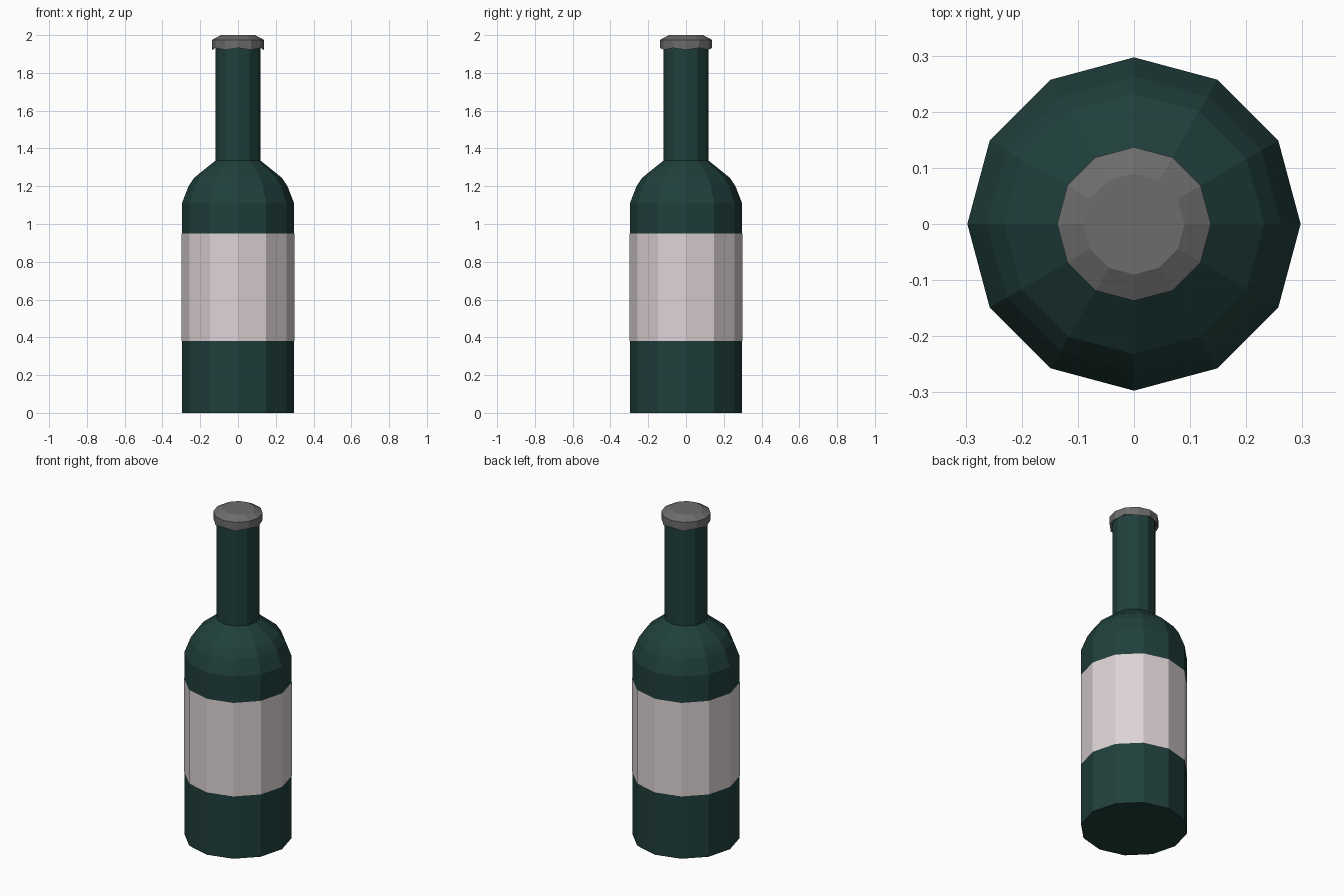
import bpy, bmesh, math

if "Cube" in bpy.data.objects:
    bpy.data.objects.remove(bpy.data.objects["Cube"])

SIDES = 12


def lathe(name, profile, colour, close=True, zigzag=None):
    """Turn (radius, z) points around z; zigzag = (ring index, lift of odd corners)."""
    bm = bmesh.new()
    rings = []
    for k, (r, z) in enumerate(profile):
        ring = []
        for i in range(SIDES):
            a = 2 * math.pi * i / SIDES
            lift = zigzag[1] if zigzag and k == zigzag[0] and i % 2 else 0
            ring.append(bm.verts.new((r * math.cos(a), r * math.sin(a), z + lift)))
        rings.append(ring)
    for lo, hi in zip(rings, rings[1:]):
        for i in range(SIDES):
            j = (i + 1) % SIDES
            bm.faces.new((lo[i], lo[j], hi[j], hi[i]))
    if close:
        bm.faces.new(rings[0][::-1])
        bm.faces.new(rings[-1])
    mesh = bpy.data.meshes.new(name)
    bm.to_mesh(mesh)
    bm.free()
    obj = bpy.data.objects.new(name, mesh)
    bpy.context.collection.objects.link(obj)
    mat = bpy.data.materials.new(name + "_colour")
    mat.diffuse_color = (*colour, 1)
    mat.use_nodes = True
    mat.node_tree.nodes["Principled BSDF"].inputs["Base Color"].default_value = mat.diffuse_color
    mesh.materials.append(mat)
    return obj


R = 0.297
GREEN = (0.014, 0.05, 0.045)

# Glass body with rounded shoulder and straight neck
lathe("bottle", [(R, 0), (R, 1.11), (0.262, 1.2), (0.232, 1.245),
                 (0.12, 1.335), (0.12, 1.95)], GREEN)

# Paper label wrapped around the body
lathe("label", [(R + 0.001, 0.38), (R + 0.001, 0.95)], (0.72, 0.65, 0.66), close=False)

# Crimped cap with a slightly zigzag lower edge
lathe("cap", [(0.118, 1.94), (0.137, 1.922), (0.137, 1.975), (0.09, 2.0)],
      (0.15, 0.15, 0.15), zigzag=(1, 0.01))
